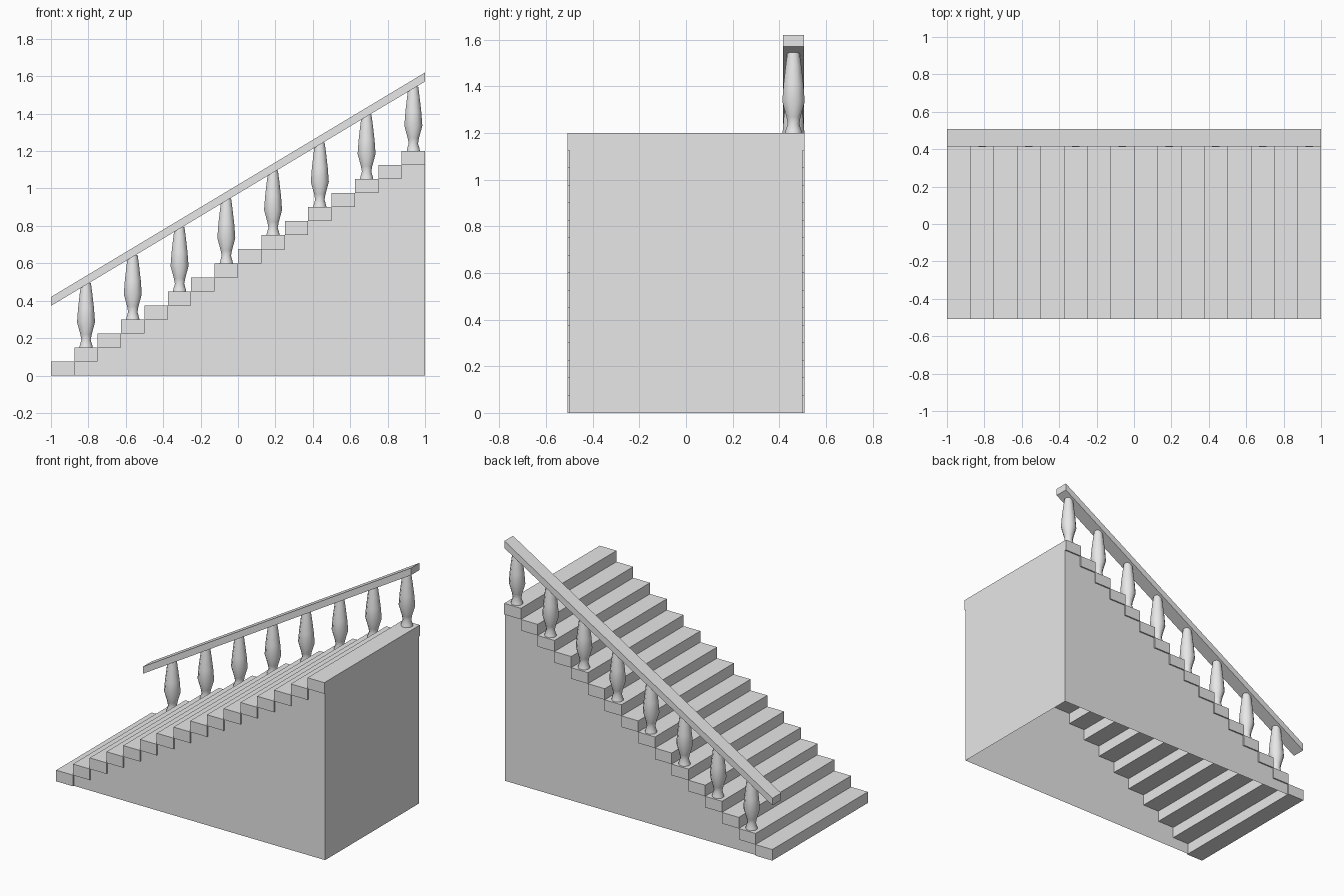
import bpy, bmesh, math

cube = bpy.data.objects.get("Cube")
if cube:
    bpy.data.objects.remove(cube, do_unlink=True)

STEPS, RUN, RISE = 16, 0.125, 0.075
HALF_STEP, HALF_WALL = 0.509, 0.5
RAIL_Y = 0.461

stone = bpy.data.materials.new("light_grey_stone")
stone.use_nodes = True
colour = (0.8, 0.8, 0.8, 1)
stone.diffuse_color = colour
stone.node_tree.nodes["Principled BSDF"].inputs["Base Color"].default_value = colour


def finish(bm, name):
    mesh = bpy.data.meshes.new(name)
    bm.to_mesh(mesh)
    bm.free()
    mesh.materials.append(stone)
    obj = bpy.data.objects.new(name, mesh)
    bpy.context.collection.objects.link(obj)
    return obj


def prism(name, outline, y0, y1):
    """Extrude an outline in the xz plane from y0 to y1."""
    bm = bmesh.new()
    face = bm.faces.new([bm.verts.new((x, y0, z)) for x, z in outline])
    new = bmesh.ops.extrude_face_region(bm, geom=[face])["geom"]
    moved = [v for v in new if isinstance(v, bmesh.types.BMVert)]
    bmesh.ops.translate(bm, verts=moved, vec=(0, y1 - y0, 0))
    bmesh.ops.recalc_face_normals(bm, faces=bm.faces)
    return finish(bm, name)


# Steps: solid blocks meeting corner to corner
for i in range(STEPS):
    x, z = -1 + i * RUN, i * RISE
    prism(f"step_{i + 1}", [(x, z), (x + RUN, z), (x + RUN, z + RISE), (x, z + RISE)],
          -HALF_STEP, HALF_STEP)

# Thin side walls under the steps, and the tall end wall; the underside is open
outline = [(1, 0), (1, (STEPS - 1) * RISE)]
for i in range(STEPS - 1, 0, -1):
    x = -1 + i * RUN
    outline += [(x, i * RISE)]
    if i > 1:
        outline += [(x, (i - 1) * RISE)]
outline += [(-1 + RUN, 0)]
bm = bmesh.new()
for side in (-1, 1):
    pts = outline if side > 0 else outline[::-1]
    bm.faces.new([bm.verts.new((x, side * HALF_WALL, z)) for x, z in pts])
top = (STEPS - 1) * RISE
bm.faces.new([bm.verts.new((1, y, z)) for y, z in
              ((-HALF_WALL, 0), (HALF_WALL, 0), (HALF_WALL, top), (-HALF_WALL, top))])
bmesh.ops.remove_doubles(bm, verts=bm.verts, dist=0.0001)
for f in bm.faces:
    f.normal_update()
    c = f.calc_center_median()
    outward = c.y * f.normal.y if abs(f.normal.y) > 0.5 else f.normal.x
    if outward < 0:
        f.normal_flip()
finish(bm, "support_walls")

# Handrail: sloping bar with upright ends
prism("handrail", [(-1, 0.372), (1, 1.572), (1, 1.62), (-1, 0.42)],
      RAIL_Y - 0.046, RAIL_Y + 0.046)

# Balusters: turned vase profile as (radius, height)
PROFILE = [(0.038, 0), (0.036, 0.012), (0.027, 0.04), (0.033, 0.07),
           (0.052, 0.135), (0.046, 0.21), (0.036, 0.29), (0.028, 0.345)]
SIDES = 8


def baluster(name, x, z):
    bm = bmesh.new()
    rings = []
    for r, h in PROFILE:
        angles = [2 * math.pi * (k + 0.5) / SIDES for k in range(SIDES)]
        rings.append([bm.verts.new((x + r * math.cos(a), RAIL_Y + r * math.sin(a), z + h))
                      for a in angles])
    for low, high in zip(rings, rings[1:]):
        for k in range(SIDES):
            n = (k + 1) % SIDES
            bm.faces.new((low[k], low[n], high[n], high[k]))
    bm.faces.new(rings[0][::-1])
    bm.faces.new(rings[-1])
    obj = finish(bm, name)
    bpy.ops.object.select_all(action="DESELECT")
    obj.select_set(True)
    bpy.context.view_layer.objects.active = obj
    bpy.ops.object.shade_smooth_by_angle(angle=math.radians(60))


# One baluster on every second step
for i in range(1, STEPS, 2):
    baluster(f"baluster_{i // 2 + 1}", -1 + (i + 0.5) * RUN, (i + 1) * RISE)
